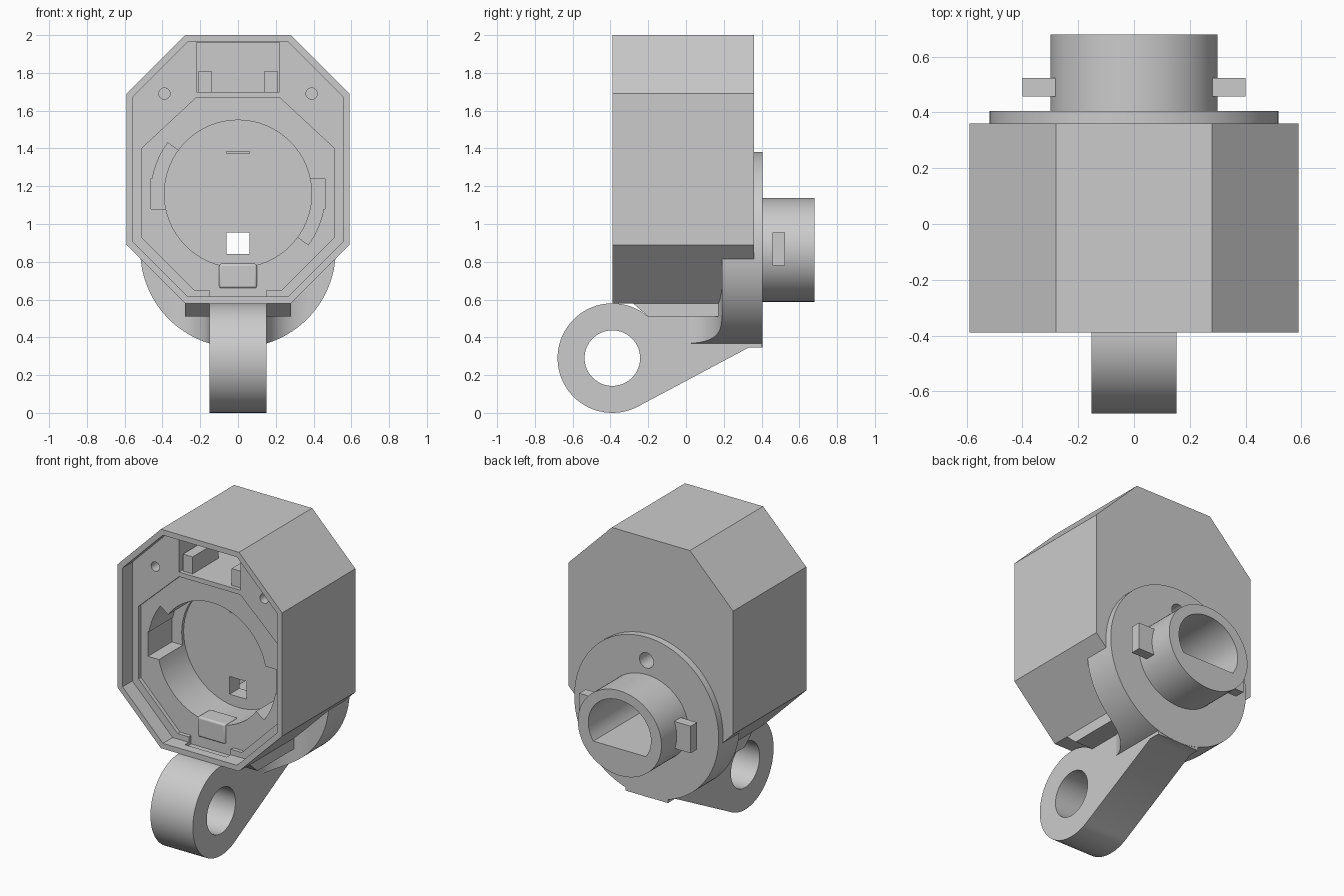
import bpy, bmesh
from math import sin, cos, pi, radians, atan2, acos, hypot

if "Cube" in bpy.data.objects:
    bpy.data.objects.remove(bpy.data.objects["Cube"], do_unlink=True)

grey = bpy.data.materials.new("plain grey")
grey.use_nodes = True
COLOUR = (0.6, 0.6, 0.6, 1)
grey.diffuse_color = COLOUR
grey.node_tree.nodes["Principled BSDF"].inputs["Base Color"].default_value = COLOUR


def prism(name, pts, axis, a, b):
    """Extrude a closed 2D profile along one axis from a to b."""
    place = {"x": lambda u, v, t: (t, u, v),
             "y": lambda u, v, t: (u, t, v),
             "z": lambda u, v, t: (u, v, t)}[axis]
    bm = bmesh.new()
    ends = [[bm.verts.new(place(u, v, t)) for u, v in pts] for t in (a, b)]
    for ring in ends:
        bm.faces.new(ring)
    n = len(pts)
    for i in range(n):
        j = (i + 1) % n
        bm.faces.new((ends[0][i], ends[0][j], ends[1][j], ends[1][i]))
    bmesh.ops.recalc_face_normals(bm, faces=bm.faces)
    me = bpy.data.meshes.new(name)
    bm.to_mesh(me)
    bm.free()
    me.materials.append(grey)
    ob = bpy.data.objects.new(name, me)
    bpy.context.collection.objects.link(ob)
    return ob


def rect(u0, u1, v0, v1):
    return [(u0, v0), (u1, v0), (u1, v1), (u0, v1)]


def box(name, x0, x1, y0, y1, z0, z1):
    return prism(name, rect(x0, x1, z0, z1), "y", y0, y1)


def arc(cu, cv, ru, rv, start, end, n):
    return [(cu + ru * cos(start + (end - start) * i / n),
             cv + rv * sin(start + (end - start) * i / n)) for i in range(n + 1)]


def ellipse(cu, cv, ru, rv, n=64):
    return arc(cu, cv, ru, rv, 0, 2 * pi, n)[:-1]


def boolean(ob, tool, op="DIFFERENCE", keep=False):
    mod = ob.modifiers.new("cut", "BOOLEAN")
    mod.operation, mod.object, mod.solver = op, tool, "EXACT"
    bpy.context.view_layer.objects.active = ob
    bpy.ops.object.modifier_apply(modifier=mod.name)
    if not keep:
        bpy.data.objects.remove(tool, do_unlink=True)


def octagon(inset):
    w, top, bottom = 0.59 - inset, 2 - inset, 0.58 + inset
    c = 0.31 - 0.586 * inset
    right = [(w - c, bottom), (w, bottom + c), (w, top - c), (w - c, top)]
    return right + [(-x, z) for x, z in reversed(right)]


FRONT, BACK, FLOOR = -0.39, 0.36, 0.0
RING = FRONT + 0.125       # face of the mounting ring
AXIS_Z, PLATE_R = 0.863, 0.518

# Housing: octagonal shell with a stepped recess at the front
housing = prism("housing", octagon(0), "y", FRONT, BACK)
boolean(housing, prism("rim_cut", octagon(0.035), "y", FRONT - 0.1, FRONT + 0.1))
half = [(0.23, 0.65), (0.51, 0.93), (0.51, 1.40), (0.22, 1.67)]
boolean(housing, prism("ring_cut", half + [(-x, z) for x, z in reversed(half)],
                       "y", FRONT - 0.1, RING))

# Round pocket with bayonet slots and their turned grooves
POCKET_Z = 1.16
boolean(housing, prism("pocket_cut", ellipse(0, POCKET_Z, 0.39, 0.39), "y", FRONT - 0.1, FLOOR))
boolean(housing, box("slot_cut", -0.46, 0.46, FRONT - 0.1, FLOOR - 0.02, 1.08, 1.24))
for start in (0, pi):
    a0, a1 = start - radians(4), start - radians(36)
    groove = arc(0, POCKET_Z, 0.46, 0.46, a0, a1, 12) + arc(0, POCKET_Z, 0.3, 0.3, a1, a0, 12)
    boolean(housing, prism("groove_cut", groove, "y", FRONT - 0.1, FLOOR - 0.02))

# Upper bay, latch slot, screw holes and cable openings
boolean(housing, box("bay_cut", -0.22, 0.22, FRONT - 0.1, 0.1, 1.70, 1.96))
boolean(housing, box("latch_cut", -0.15, 0.15, FRONT + 0.06, RING, 0.595, 0.66))
for x in (-0.39, 0.39):
    boolean(housing, prism("screw_cut", ellipse(x, 1.69, 0.03, 0.03, 24), "y", FRONT - 0.1, -0.1))
boolean(housing, box("cable_cut", -0.06, 0.06, -0.1, 0.15, 0.84, 0.955))
boolean(housing, box("slit_cut", -0.06, 0.06, -0.1, 0.06, 1.372, 1.384))

# Parts standing inside the housing
guides = [box(side + "_bay_guide", min(a, b), max(a, b), RING, FLOOR, 1.66, 1.81)
          for side, a, b in (("left", 0.14, 0.21), ("right", -0.14, -0.21))]
latch = box("latch_block", -0.10, 0.10, RING - 0.01, RING + 0.12, 0.66, 0.79)
bevel = latch.modifiers.new("round", "BEVEL")
bevel.width, bevel.segments = 0.012, 3

# Round back plate and hollow spigot
plate = prism("back_plate", ellipse(0, AXIS_Z, PLATE_R, PLATE_R, 96), "y", 0.19, 0.405)
spigot = prism("spigot", ellipse(0, AXIS_Z, 0.30, 0.275), "y", 0.405, 0.68)
bore = prism("bore_cut", arc(0, AXIS_Z + 0.01, 0.225, 0.205, radians(-33), radians(213), 48),
             "y", 0.1, 0.8)
vent = prism("vent_cut", ellipse(0, 1.23, 0.05, 0.05, 32), "y", 0.1, 0.5)
for part in (housing, plate, spigot):
    boolean(part, bore, keep=True)
for part in (housing, plate):
    boolean(part, vent, keep=True)
for tool in (bore, vent):
    bpy.data.objects.remove(tool, do_unlink=True)
pins = [box(side + "_pin", min(a, b), max(a, b), 0.457, 0.523, 0.78, 0.955)
        for side, a, b in (("left", 0.27, 0.40), ("right", -0.27, -0.40))]

# Concave web that blends the plate into the hinge arm
curve = arc(0.37, -0.01, 0.22, 0.20, pi / 2, pi, 16)
web = prism("arm_web", [(0.37, 0.22)] + curve + [(-x, y) for x, y in reversed(curve)]
            + [(-0.37, 0.22)], "z", 0.3, 0.70)
boolean(web, prism("web_trim", ellipse(0, AXIS_Z, PLATE_R, PLATE_R, 96), "y", -0.2, 0.5), "INTERSECT")

# Hinge arm: round eye with a tangent running up to the plate
HY, HZ, HR = FRONT, 0.29, 0.29
dy, dz = 0.33 - HY, 0.345 - HZ
tangent = atan2(dz, dy) - acos(HR / hypot(dy, dz))
eye = arc(HY, HZ, HR, HR, radians(49.3), 2 * pi + tangent, 56)
arm = prism("hinge_arm", eye + [(0.33, 0.345), (0.403, 0.345), (0.403, 0.6), (0.2, 0.6), (0.15, 0.51)],
            "x", -0.152, 0.152)
boolean(arm, prism("eye_cut", ellipse(HY, HZ, 0.147, 0.147), "x", -0.5, 0.5))
foot = prism("housing_foot", [(-0.28, 0.58), (-0.2, 0.51), (0.2, 0.51), (0.2, 0.58)], "x", -0.28, 0.28)

# Smooth the curved walls and keep the edges crisp
bpy.ops.object.select_all(action="DESELECT")
for ob in [housing, plate, spigot, web, arm, foot, latch] + guides + pins:
    ob.select_set(True)
bpy.context.view_layer.objects.active = housing
bpy.ops.object.shade_smooth_by_angle(angle=radians(30))
